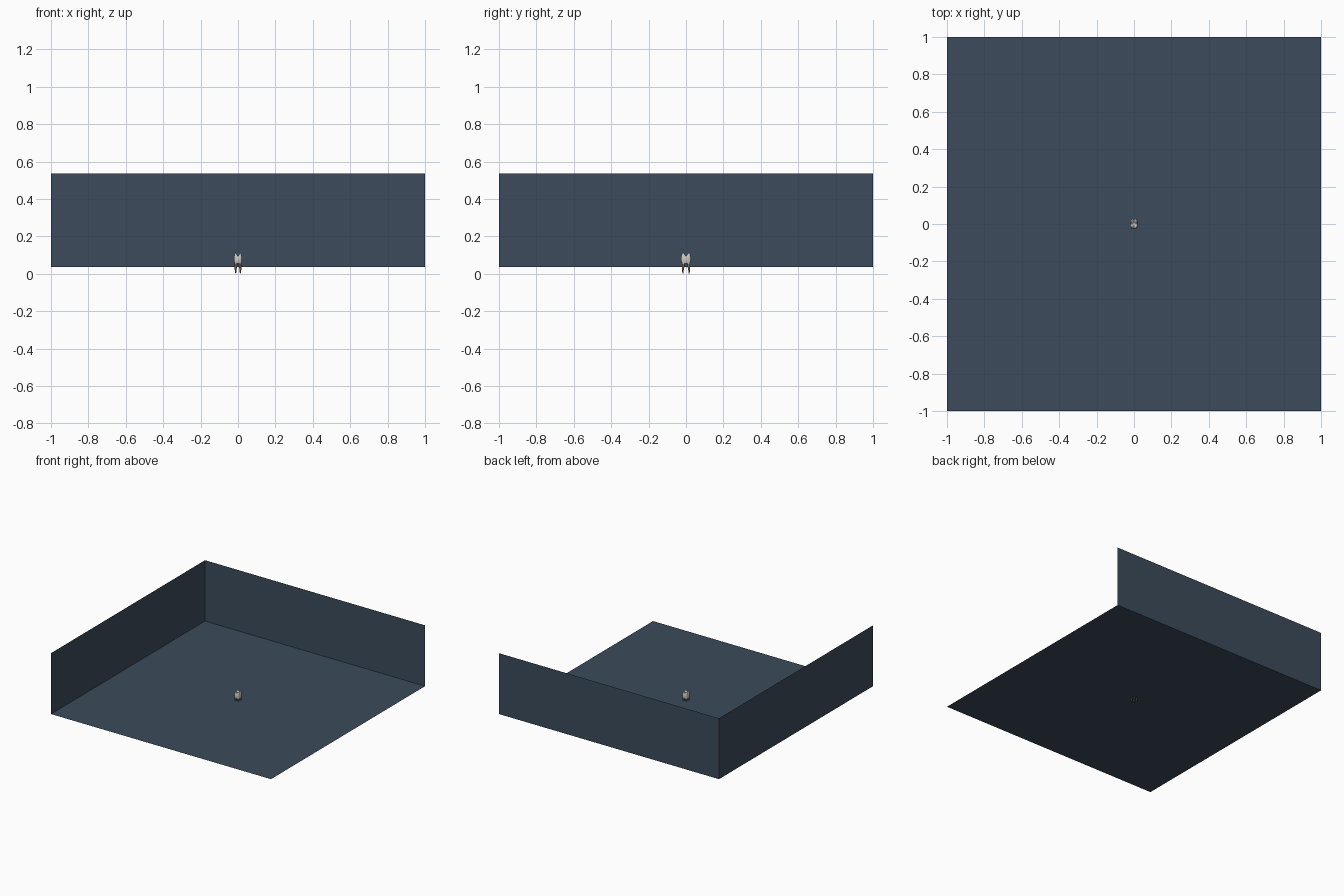
import bpy, bmesh, math

if "Cube" in bpy.data.objects:
    bpy.data.objects.remove(bpy.data.objects["Cube"])

FLOOR_Z, WALL_H = 0.035, 0.5


def material(name, color):
    m = bpy.data.materials.new(name)
    m.diffuse_color = (*color, 1)
    m.use_nodes = True
    m.node_tree.nodes["Principled BSDF"].inputs["Base Color"].default_value = m.diffuse_color
    return m


slate = material("slate_blue", (0.045, 0.07, 0.105))
enamel = material("enamel", (0.62, 0.6, 0.57))
root_mat = material("root_brown", (0.2, 0.14, 0.11))


def panel(name, loc, rot, size):
    bpy.ops.mesh.primitive_plane_add(size=1, location=loc, rotation=rot)
    ob = bpy.context.object
    ob.name = name
    ob.scale = (*size, 1)
    ob.data.materials.append(slate)


# Backdrop: floor with a back wall and a left wall
q = math.pi / 2
panel("floor", (0, 0, FLOOR_Z), (0, 0, 0), (2, 2))
panel("back_wall", (0, 1, FLOOR_Z + WALL_H / 2), (q, 0, 0), (2, WALL_H))
panel("left_wall", (-1, 0, FLOOR_Z + WALL_H / 2), (0, q, 0), (WALL_H, 2))


def finish(bm, name, mat):
    bmesh.ops.recalc_face_normals(bm, faces=bm.faces)
    for f in bm.faces:
        f.smooth = True
    me = bpy.data.meshes.new(name)
    bm.to_mesh(me)
    bm.free()
    me.materials.append(mat)
    ob = bpy.data.objects.new(name, me)
    bpy.context.collection.objects.link(ob)
    sub = ob.modifiers.new("smooth", 'SUBSURF')
    sub.levels = sub.render_levels = 1
    return ob


# Crown: subdivided block, bulged sides, four cusps and a central pit
bm = bmesh.new()
bmesh.ops.create_cube(bm, size=2)
bmesh.ops.subdivide_edges(bm, edges=bm.edges[:], cuts=7, use_grid_fill=True)
for v in bm.verts:
    x, y, z = v.co
    # squircle plan
    px = x * math.sqrt(1 - 0.3 * y * y)
    py = y * math.sqrt(1 - 0.3 * x * x)
    t = (z + 1) / 2
    wide = 0.82 + 0.22 * math.sin(math.pi * min(t, 1) * 0.75) - 0.1 * t ** 6
    # cusps on top, arch between the roots underneath
    cusp = 0.022 * (math.sin(math.pi * min(abs(x), 1) * 0.7)
                    * math.sin(math.pi * min(abs(y), 1) * 0.7)) * t ** 2
    arch = 0.012 * (1 - x * x * y * y) * (1 - t) ** 2
    v.co = (px * wide * 0.0215, py * wide * 0.0265,
            0.043 + 0.048 * t + cusp + arch)
finish(bm, "tooth_crown", enamel)


# Roots: four tapering prongs, one under each corner
def root(name, sx, sy):
    bm = bmesh.new()
    n, prev = 10, None
    for z, cx, cy, r in [(0.062, 0.0095, 0.0125, 0.0085), (0.045, 0.0105, 0.014, 0.0075),
                         (0.028, 0.0125, 0.0165, 0.006), (0.012, 0.013, 0.017, 0.0042),
                         (0.0, 0.0115, 0.0155, 0.002)]:
        ring = [bm.verts.new((sx * cx + r * math.cos(a), sy * cy + r * math.sin(a), z))
                for a in (2 * math.pi * i / n for i in range(n))]
        if prev:
            for i in range(n):
                j = (i + 1) % n
                bm.faces.new((prev[i], prev[j], ring[j], ring[i]))
        else:
            bm.faces.new(ring)
        prev = ring
    bm.faces.new(prev)
    finish(bm, name, root_mat)


for sx, side in ((-1, "left"), (1, "right")):
    for sy, end in ((-1, "front"), (1, "back")):
        root(f"root_{end}_{side}", sx, sy)
